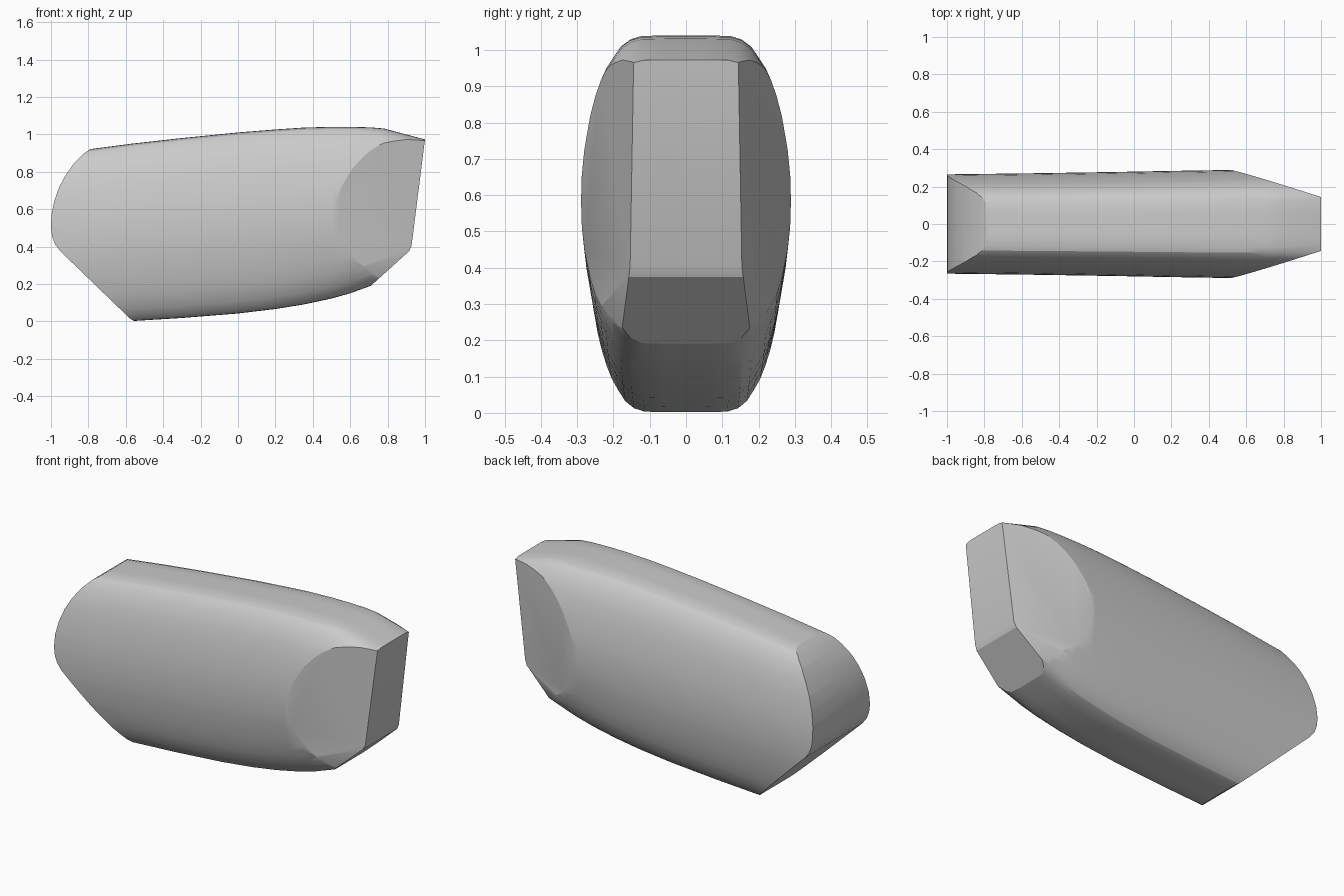
import bpy, bmesh, math
from mathutils import Vector

if "Cube" in bpy.data.objects:
    bpy.data.objects.remove(bpy.data.objects["Cube"])

# Lengthwise stations: x, bottom z, top z, half width
STATIONS = [(-1.04, -.02, .89, .265), (-.79, -.012, .921, .268), (-.56, .002, .951, .271),
            (-.3, .018, .98, .275), (0, .042, 1.01, .28), (.2, .066, 1.026, .284),
            (.35, .09, 1.036, .286), (.5, .122, 1.04, .289), (.6, .15, 1.04, .29),
            (.71, .19, 1.037, .29), (.78, .215, 1.031, .288), (1.04, .33, .962, .275)]
# Quarter of the rounded section, from the widest point to the flat top
QUARTER = [(1, 0), (.993, .15), (.968, .3), (.91, .5), (.86, .62), (.81, .714), (.76, .79),
           (.69, .865), (.62, .93), (.53, .975), (.42, .997), (.2, 1)]
SECTION = (QUARTER + [(-y, v) for y, v in QUARTER[::-1]]
           + [(-y, -v) for y, v in QUARTER[1:]] + [(y, -v) for y, v in QUARTER[:0:-1]])

bm = bmesh.new()


def cut(point, normal):
    """Slice off everything on the normal side and cap the opening."""
    geom = bm.verts[:] + bm.edges[:] + bm.faces[:]
    bmesh.ops.bisect_plane(bm, geom=geom, dist=1e-5, plane_co=Vector(point),
                           plane_no=Vector(normal).normalized(), clear_outer=True)
    bmesh.ops.holes_fill(bm, edges=[e for e in bm.edges if e.is_boundary], sides=0)


def cut_profile(points):
    """Trim the body along a side profile of (x, z) points."""
    for (x0, z0), (x1, z1) in zip(points, points[1:]):
        cut((x0, 0, z0), (z1 - z0, 0, x0 - x1))


# Lofted body
rings = []
for x, lo, hi, w in STATIONS:
    mid, h = (lo + hi) / 2, (hi - lo) / 2
    rings.append([bm.verts.new((x, y * w, mid + v * h)) for y, v in SECTION])
n = len(SECTION)
for a, b in zip(rings, rings[1:]):
    for i in range(n):
        j = (i + 1) % n
        bm.faces.new((a[i], a[j], b[j], b[i]))
bm.faces.new(rings[0])
bm.faces.new(rings[-1])
bmesh.ops.recalc_face_normals(bm, faces=bm.faces)

# Curved rear end and slanted rear underside
cut_profile([(-.785, .924), (-.83, .893), (-.875, .847), (-.92, .785), (-.955, .72), (-.982, .645),
             (-.997, .57), (-1, .5), (-.993, .45), (-.977, .41), (-.95, .375),
             (-.58, .017), (-.555, .001)])

# Front lower bevel and nose face
cut_profile([(.71, .19), (.915, .375), (.928, .405), (1, .975)])

# Tapered cheeks on both sides of the nose
for s in (-1, 1):
    cut((0, s * .441, 0), (.3195, s, -.0232))
    cut((.925, s * .155, .38), (.4276, s, -.343))

bmesh.ops.remove_doubles(bm, verts=bm.verts, dist=.0005)
bmesh.ops.recalc_face_normals(bm, faces=bm.faces)
mesh = bpy.data.meshes.new("body")
bm.to_mesh(mesh)
bm.free()
body = bpy.data.objects.new("body", mesh)
bpy.context.collection.objects.link(body)
bpy.context.view_layer.objects.active = body
body.select_set(True)
bpy.ops.object.shade_smooth_by_angle(angle=math.radians(20))
